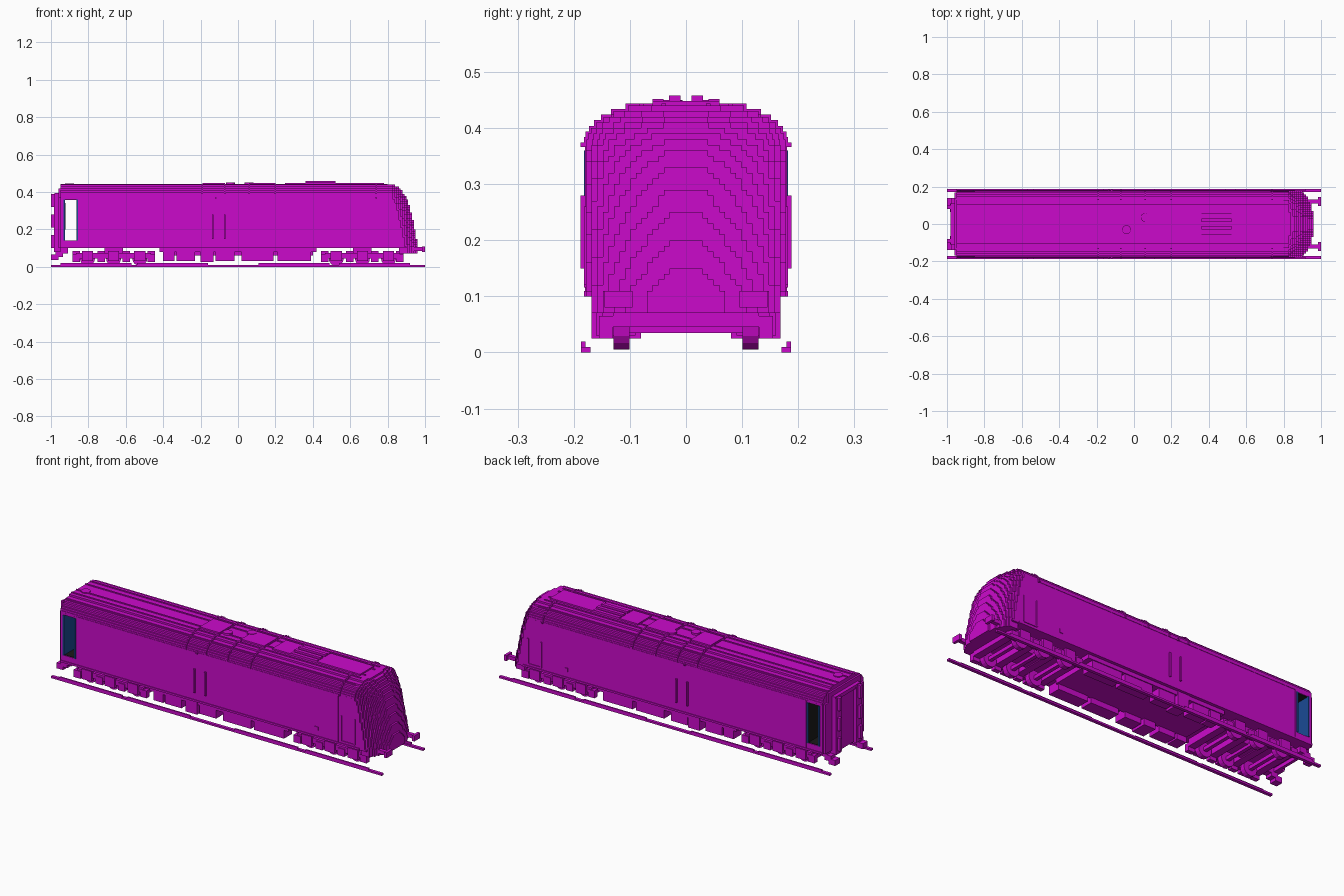
import bpy, bmesh, math
from mathutils import Matrix, Vector


def material(name, red, green, blue):
    colour = (red, green, blue, 1)
    made = bpy.data.materials.new(name)
    made.use_nodes = True
    made.diffuse_color = colour
    made.node_tree.nodes["Principled BSDF"].inputs["Base Color"].default_value = colour
    return made


def across(half):
    """Span centred on zero."""
    return (-half, half)


def around(centre, half):
    """Span centred on a given place."""
    return (centre - half, centre + half)


def spread(first, last, count):
    """Evenly spaced places from first to last."""
    return [first + (last - first) * i / (count - 1) for i in range(count)]


def block(x, y, z):
    """Placement of a unit cube that fills three spans."""
    spans = (x, y, z)
    centre = Vector([(low + high) / 2 for low, high in spans])
    size = Vector([high - low for low, high in spans])
    return Matrix.LocRotScale(centre, None, size)


def finish(name, bm, colour):
    mesh = bpy.data.meshes.new(name)
    bm.to_mesh(mesh)
    bm.free()
    mesh.materials.append(colour)
    bpy.context.collection.objects.link(bpy.data.objects.new(name, mesh))


def part(name, blocks, colour=None, both_sides=False):
    """One object made of blocks, optionally repeated on the other side."""
    bm = bmesh.new()
    for placement in blocks:
        bmesh.ops.create_cube(bm, size=1, matrix=placement)
        if both_sides:
            placement.translation.y *= -1
            bmesh.ops.create_cube(bm, size=1, matrix=placement)
    finish(name, bm, colour or magenta)


def discs(name, places, radius, depth, turn):
    bm = bmesh.new()
    for place in places:
        bmesh.ops.create_cone(bm, cap_ends=True, segments=16, radius1=radius,
                              radius2=radius, depth=depth,
                              matrix=Matrix.Translation(place) @ turn)
    finish(name, bm, magenta)


cube = bpy.data.objects.get("Cube")
if cube:
    bpy.data.objects.remove(cube, do_unlink=True)

magenta = material("magenta", .6, .003, .6)
black = material("black", .01, .01, .01)
deep_blue = material("deep blue", .01, .07, .3)

# Main dimensions
CELL = .01
LIP = .004
HALF = .178
INSIDE = HALF - LIP
FLOOR, SPRING, CROWN = .1, .37, .44
DOOR_LOW, DOOR_HIGH = .14, .36
REAR, DOOR_BACK, DOOR_FRONT, CAB = -.95, -.93, -.86, .8
DOORWAY = (DOOR_BACK, DOOR_FRONT)
DOOR_HEIGHT = (DOOR_LOW, DOOR_HIGH)
SIDE = (INSIDE, HALF + LIP)


def half_width(z):
    """Straight sides below an elliptical roof, tucked in under the floor."""
    if z < FLOOR:
        return HALF - CELL
    rise = max(0, z - SPRING) / .08
    return HALF * math.sqrt(1 - rise ** 2)


def roof_layers(grow=0):
    """Stepped roof layers as pairs of a width span and a height span."""
    for i in range(round((CROWN - SPRING) / CELL)):
        low = SPRING + i * CELL
        yield (across(half_width(low + CELL / 2) + grow), (low, low + CELL + grow))


# Body shell with a doorway passing through the rear vestibule
def shell(name, length):
    walls = block(length, across(HALF), (FLOOR, SPRING))
    part(name, [walls] + [block(length, *layer) for layer in roof_layers()])


shell("main_body", (DOOR_FRONT, CAB))
shell("rear_wall", (REAR, DOOR_BACK))
part("vestibule_floor", [block(DOORWAY, across(HALF), (FLOOR, DOOR_LOW))])
part("vestibule_roof", [block(DOORWAY, across(HALF), (DOOR_HIGH, SPRING))]
     + [block(DOORWAY, *layer) for layer in roof_layers()])
part("rear_end_panel", [block((REAR - CELL, REAR), across(HALF - CELL), (FLOOR, SPRING)),
                        block((REAR - CELL, REAR), across(.14), (SPRING, .42))])

# Vestibule linings
part("vestibule_inner_wall",
     [block(around(DOOR_FRONT, LIP), across(INSIDE), DOOR_HEIGHT)], black)
part("vestibule_floor_and_ceiling",
     [block(DOORWAY, across(INSIDE), around(z, LIP / 2)) for z in DOOR_HEIGHT], black)
part("vestibule_end_wall",
     [block(around(DOOR_BACK, LIP), across(INSIDE), DOOR_HEIGHT)], deep_blue)
part("vestibule_end_window",
     [block(around(DOOR_BACK, LIP * 2), across(.08), (.2, .34))], black)
part("door_trim", [block(around(x, LIP), SIDE, DOOR_HEIGHT) for x in DOORWAY],
     deep_blue, both_sides=True)


# Stepped wedge nose, swept back towards the roof and the corners
def reach(y, z):
    rise = max(0, z - FLOOR) / (CROWN - FLOOR)
    sweep = .07 * rise + .06 * rise ** 8
    corner = .24 * max(0, y - .03) + .04 * (y / HALF) ** 6
    return round((.965 - sweep - corner) / CELL) * CELL


nose = []
for row in range(7, 44):
    z = (row + .5) * CELL
    width = half_width(z)
    columns = round(width / CELL)
    step = width / columns
    for i in range(columns):
        y = (i + .5) * step
        back = CAB - CELL if z > FLOOR else .86
        nose.append(block((back, reach(y, z)), around(y, step / 2), around(z, CELL / 2)))
part("nose", nose, both_sides=True)

# Side panel borders, grab rails, lamps and hatches
PANEL = (DOOR_FRONT + CELL, .73)
part("side_panel_border",
     [block(PANEL, (INSIDE, HALF + LIP / 2), around(SPRING, LIP / 2)),
      block((REAR, .86), SIDE, (FLOOR, FLOOR + CELL))]
     + [block(around(x, LIP / 2), (INSIDE, HALF + LIP / 2), (FLOOR, SPRING)) for x in PANEL],
     both_sides=True)
part("body_grab_rails", [block(around(x, LIP), (INSIDE, HALF + CELL), (.15, .28))
                         for x in (-.135, -.07)], both_sides=True)
part("cab_grab_rails", [block(around(x, LIP), (HALF - CELL, HALF + LIP), (.12, .26))
                        for x in (.75, .83)], both_sides=True)
part("side_lamps", [block(around(x, LIP), (INSIDE, HALF + CELL), around(SPRING, LIP))
                    for x in (-.12, .74)], both_sides=True)
part("filler_hatch", [block(around(.6, CELL), SIDE, around(.15, CELL))], both_sides=True)
part("cab_step", [block((.75, .83), SIDE, around(.12, LIP))], both_sides=True)

# Roof strakes, cross ribs, hatches, lifting lugs, grille and fans
ROOF = (REAR, CAB)
part("roof_strakes", [block(ROOF, around(y, LIP), (.42, CROWN + LIP)) for y in (.04, .08)]
     + [block(ROOF, around(.13, LIP), (.41, .425))], both_sides=True)
part("roof_ribs", [block(around(x, LIP), *layer) for x in (-.19, -.07, .06, .2, .74)
                   for layer in roof_layers(LIP)])
part("roof_hatches", [block(length, across(.06), (.43, CROWN + LIP * 2))
                      for length in ((-.19, -.07), (.06, .2), (.25, .78))])
part("lifting_lugs", [block(around(x, CELL), around(.1, LIP), (.42, CROWN))
                      for x in spread(-.17, .62, 10)], both_sides=True)
part("roof_grille", [block((.36, .52), around(.02, CELL), (CROWN, .458)),
                     block((.36, .52), around(.05, CELL), (CROWN, .452))], both_sides=True)
discs("roof_fans", [(-.9, -.03, CROWN), (-.04, -.03, .445), (.06, .035, .445)],
      .024, CELL, Matrix())

# Rear gangway, with hinged posts, door and coupling hooks
part("gangway_posts", [block((-.985, REAR), (.065, .11), (.08, .385))]
     + [block((-1, REAR), around(.09, CELL), around(z, .035)) for z in (.135, .245, .355)],
     both_sides=True)
part("gangway_door", [block((-.966, REAR), across(.07), (.08, .38)),
                      block((-.98, REAR), across(.11), around(.385, CELL))])
part("rear_buffers", [block(around(-.93 - i * .025, .02), around(.12, .02),
                            around(.085 - i * .017, .015)) for i in range(3)],
     both_sides=True)

# Front buffers
part("front_buffers", [block((.9, .99), around(.12, CELL), around(.095, CELL)),
                       block((.985, 1), around(.12, CELL * 2.5), around(.095, .015))],
     both_sides=True)

# Open-framed bogies with axle boxes, springs, wheels and axles
LENGTH = .2
for label, middle in (("rear", -.665), ("front", .665)):
    axles = spread(middle - .14, middle + .14, 3)
    bars = spread(middle - LENGTH, middle + LENGTH, 4)
    part(label + "_bogie_frame",
         [block(around(middle, LENGTH), (.125, .15), (.045, .075))]
         + [block(around(x, .03), (.14, .16), (.03, .085)) for x in axles]
         + [block(around(x, .02), (.13, .155), (.025, .065)) for x in bars],
         both_sides=True)
    part(label + "_bogie_crossbars",
         [block(around(x, CELL * 2), across(.13), (.045, .085)) for x in bars])
    part(label + "_bogie_pivot", [block(around(middle, .05), across(.06), (.05, FLOOR))])
    discs(label + "_wheels", [(x, y, .045) for x in axles for y in across(.115)],
          .04, .028, Matrix.Rotation(math.pi / 2, 4, "X"))
    part(label + "_axles", [block(around(x, CELL), across(.12), around(.045, CELL))
                            for x in axles])

# Underfloor lockers, sill and tank
part("side_lockers", [block(length, (.09, .16), (.03, .08)) for length in
                      ((-.4, -.34), (-.33, -.23), (-.12, -.02), (.02, .19), (.21, .39))]
     + [block((-.2, -.13), (.08, HALF - CELL), (.025, FLOOR))], both_sides=True)
part("side_sill", [block(across(.42), (FLOOR, .165), (.078, FLOOR + LIP))], both_sides=True)
part("centre_tank", [block(across(.4), across(.1), (.06, FLOOR))])

# Ground-level edge strips with raised lengths
part("edge_strips", [block(across(1), (.17, .187), (0, CELL))]
     + [block(around(x, .19), (.179, .187), (0, CELL * 2)) for x in (-.76, -.35, .3, .73)],
     both_sides=True)
